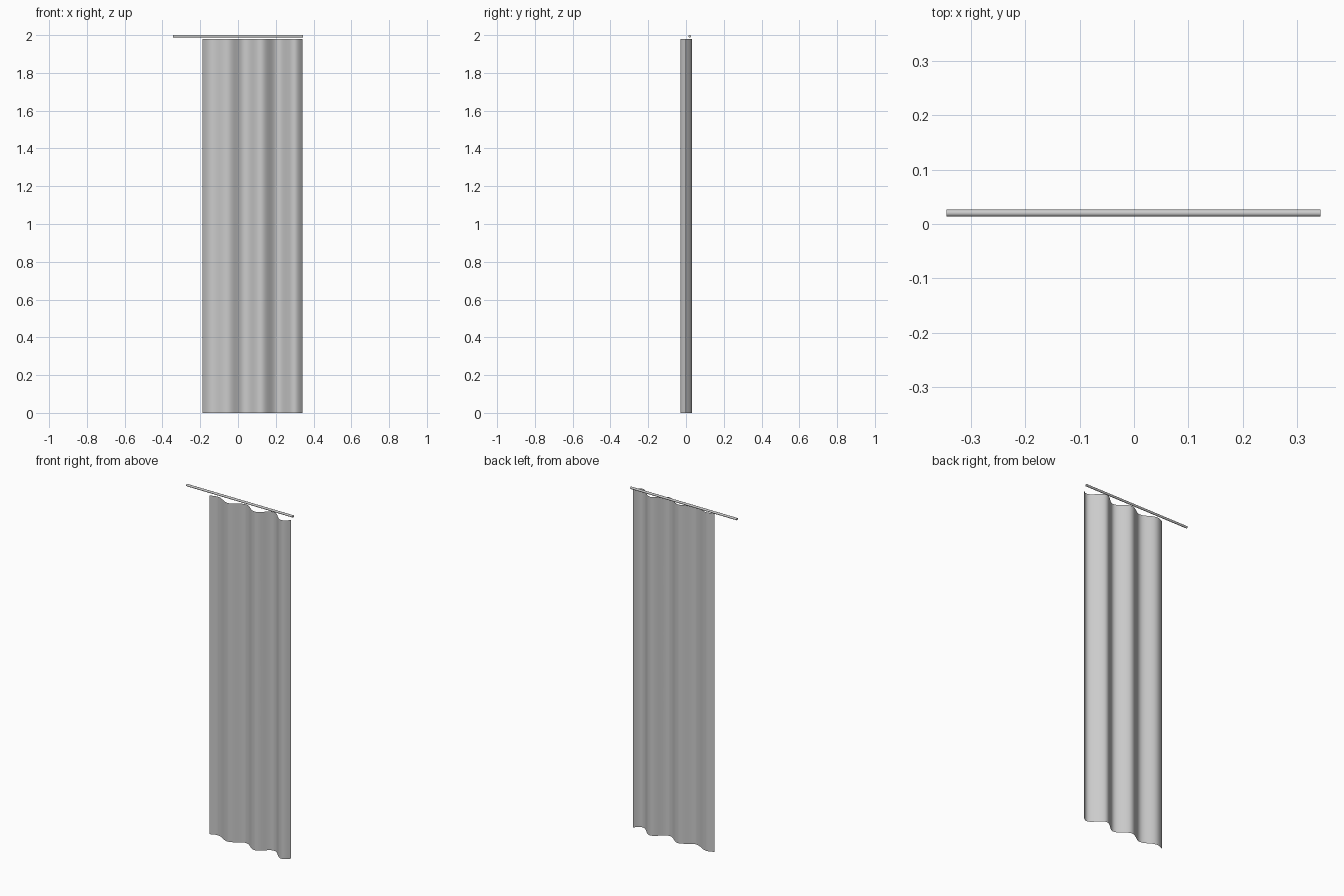
import bpy, bmesh, math

cube = bpy.data.objects.get("Cube")
if cube:
    bpy.data.objects.remove(cube, do_unlink=True)


def material(name, value):
    mat = bpy.data.materials.new(name)
    mat.use_nodes = True
    colour = (value, value, value, 1)
    mat.diffuse_color = colour
    mat.node_tree.nodes["Principled BSDF"].inputs["Base Color"].default_value = colour
    return mat


def smooth(obj):
    bpy.ops.object.select_all(action="DESELECT")
    obj.select_set(True)
    bpy.context.view_layer.objects.active = obj
    bpy.ops.object.shade_smooth_by_angle(angle=math.radians(40))


fabric = material("light grey fabric", 0.6)
metal = material("grey metal", 0.6)

# Curtain: a thin sheet whose folds deepen towards its left side
LEFT, RIGHT, TOP = 0.342, -0.188, 1.98
COLUMNS, ROWS = 72, 12


def fold(x):
    depth = 0.019 + 0.036 * (x + 0.055)
    return 0.0025 + depth * math.cos(math.tau * (x - 0.21) / 0.178)


bm = bmesh.new()
grid = []
for r in range(ROWS + 1):
    z = TOP * r / ROWS
    row = []
    for c in range(COLUMNS + 1):
        x = RIGHT + (LEFT - RIGHT) * c / COLUMNS
        row.append(bm.verts.new((x, fold(x), z)))
    grid.append(row)
for low, high in zip(grid, grid[1:]):
    for c in range(COLUMNS):
        bm.faces.new((low[c], low[c + 1], high[c + 1], high[c]))
mesh = bpy.data.meshes.new("curtain")
bm.to_mesh(mesh)
bm.free()
curtain = bpy.data.objects.new("curtain", mesh)
bpy.context.collection.objects.link(curtain)
mesh.materials.append(fabric)
smooth(curtain)

# Rod: a plain round bar just above the curtain
bpy.ops.mesh.primitive_cylinder_add(
    vertices=24, radius=0.0065, depth=0.688,
    location=(-0.001, 0.02, 1.9935), rotation=(0, math.pi / 2, 0))
rod = bpy.context.object
rod.name = "curtain_rod"
rod.data.materials.append(metal)
smooth(rod)
